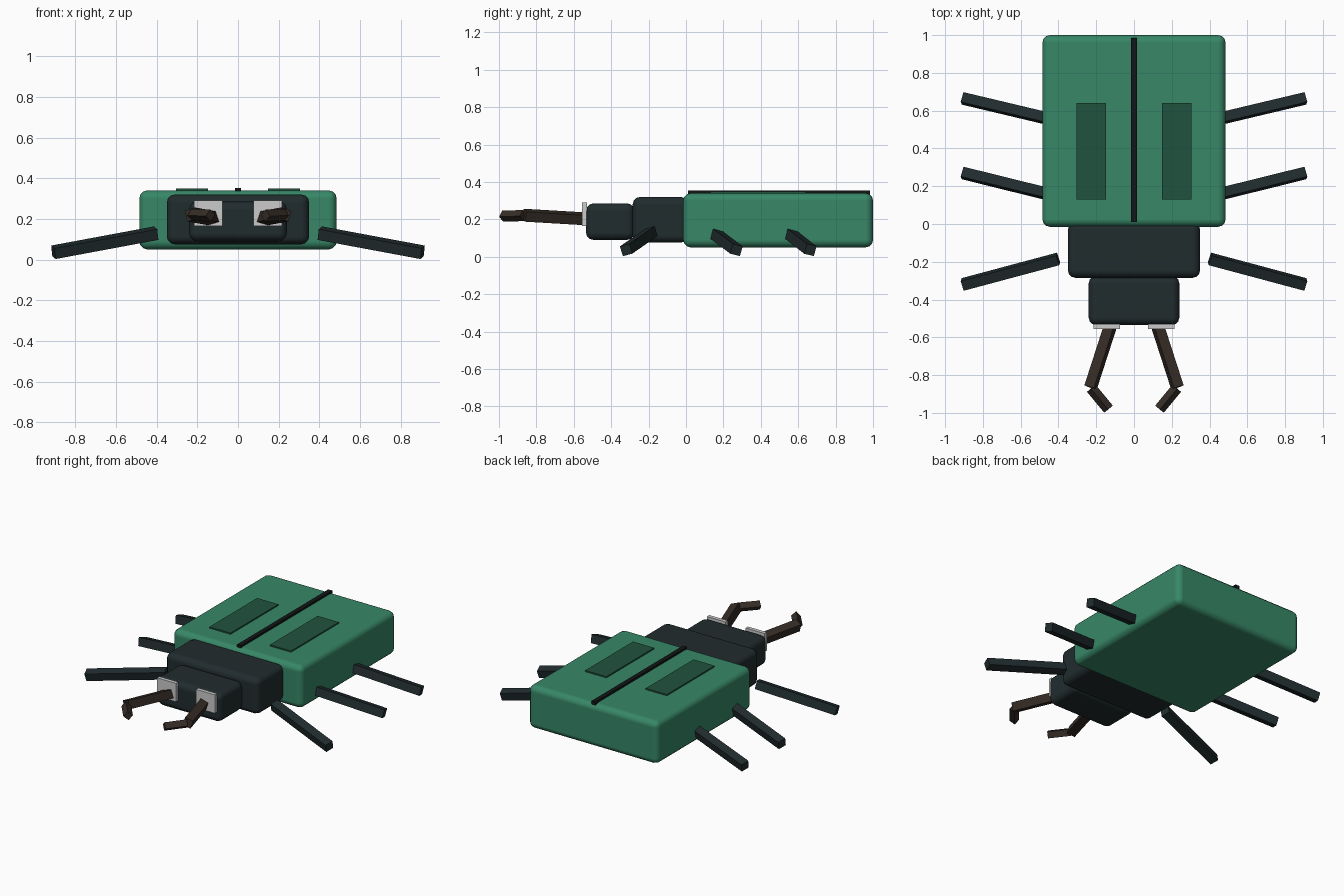
import bpy
from mathutils import Vector

if "Cube" in bpy.data.objects:
    bpy.data.objects.remove(bpy.data.objects["Cube"], do_unlink=True)


def material(name, rgb):
    mat = bpy.data.materials.new(name)
    mat.use_nodes = True
    color = (*rgb, 1)
    mat.diffuse_color = color
    bsdf = next(n for n in mat.node_tree.nodes if n.type == 'BSDF_PRINCIPLED')
    bsdf.inputs["Base Color"].default_value = color
    return mat


green = material("shell_green", (0.038, 0.242, 0.136))
dark_green = material("patch_dark_green", (0.015, 0.085, 0.05))
charcoal = material("charcoal", (0.015, 0.025, 0.027))
black = material("seam_black", (0.006, 0.008, 0.008))
brown = material("jaw_brown", (0.036, 0.025, 0.019))
pale = material("eye_pale", (0.6, 0.6, 0.6))


def box(name, low, high, mat, bevel=0):
    """Axis-aligned block between two corners, with optional soft edges."""
    low, high = Vector(low), Vector(high)
    bpy.ops.mesh.primitive_cube_add(size=1, location=(low + high) / 2)
    obj = bpy.context.object
    obj.name = name
    obj.scale = high - low
    bpy.ops.object.transform_apply(location=False, rotation=False, scale=True)
    obj.data.materials.append(mat)
    if bevel:
        bpy.ops.object.shade_smooth_by_angle()
        mod = obj.modifiers.new("soft_edges", 'BEVEL')
        mod.width = bevel
        mod.segments = 3
        mod.harden_normals = True
    return obj


def beam(name, start, end, side, mat):
    """Square bar running from start to end."""
    start, end = Vector(start), Vector(end)
    axis = end - start
    bpy.ops.mesh.primitive_cube_add(size=1, location=(start + end) / 2)
    obj = bpy.context.object
    obj.name = name
    obj.scale = (side, side, axis.length)
    obj.rotation_mode = 'QUATERNION'
    obj.rotation_quaternion = Vector((0, 0, 1)).rotation_difference(axis)
    obj.data.materials.append(mat)
    return obj


# Body
box("abdomen", (-0.485, -0.015, 0.05), (0.485, 1.0, 0.34), green, 0.04)
box("thorax", (-0.35, -0.285, 0.075), (0.35, 0.01, 0.32), charcoal, 0.04)
box("head", (-0.24, -0.535, 0.09), (0.24, -0.275, 0.285), charcoal, 0.04)
box("wing_seam", (-0.015, 0.01, 0.33), (0.015, 0.985, 0.353), black)

# Feet and inner ends of the legs: name, inner y, outer y
legs = (("front", -0.185, -0.32), ("middle", 0.145, 0.27), ("rear", 0.545, 0.665))

for label, s in (("left", 1), ("right", -1)):
    # Wing patch
    x1, x2 = sorted((0.147 * s, 0.305 * s))
    box(f"{label}_wing_patch", (x1, 0.13, 0.335), (x2, 0.64, 0.349), dark_green)
    # Eye plate
    x1, x2 = sorted((0.075 * s, 0.215 * s))
    box(f"{label}_eye", (x1, -0.555, 0.165), (x2, -0.53, 0.29), pale)
    # Legs
    for part, y_in, y_out in legs:
        beam(f"{label}_{part}_leg", (0.402 * s, y_in, 0.13),
             (0.907 * s, y_out, 0.036), 0.055, charcoal)
    # Jaw
    elbow = (0.23 * s, -0.865, 0.222)
    beam(f"{label}_jaw_base", (0.12 * s, -0.525, 0.202), elbow, 0.055, brown)
    beam(f"{label}_jaw_tip", (0.226 * s, -0.87, 0.22), (0.135 * s, -0.98, 0.217),
         0.042, brown)
